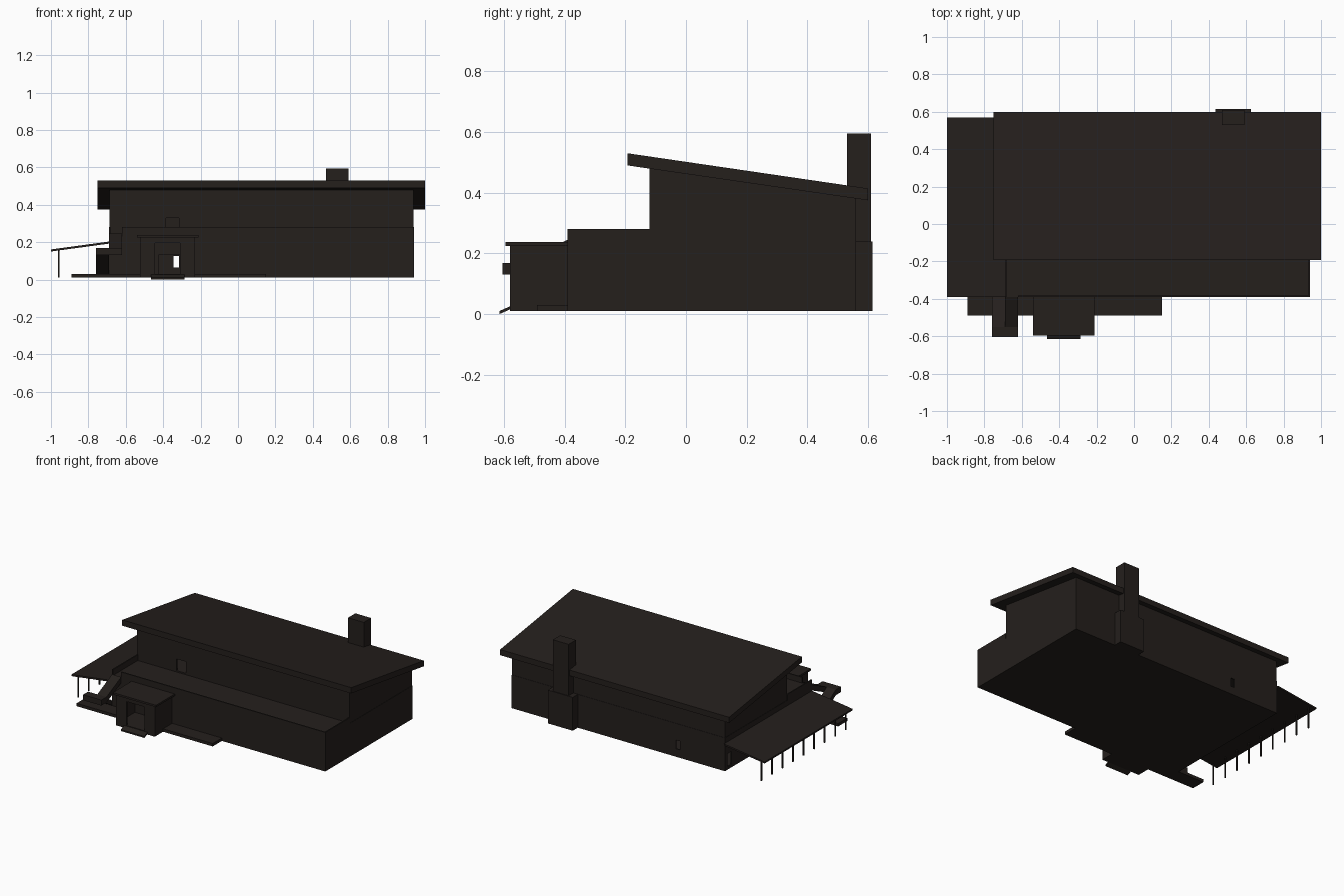
import bpy, bmesh

if "Cube" in bpy.data.objects:
    bpy.data.objects.remove(bpy.data.objects["Cube"])

mat = bpy.data.materials.new("dark_brown")
mat.diffuse_color = (0.018, 0.014, 0.012, 1)
mat.use_nodes = True
mat.node_tree.nodes["Principled BSDF"].inputs["Base Color"].default_value = mat.diffuse_color


def prism(name, a0, a1, profile, axis="x"):
    """Extrude a profile: (y, z) points along x, or (x, z) points along y."""
    bm = bmesh.new()
    rings = []
    for a in (a0, a1):
        rings.append([bm.verts.new((a, p, z) if axis == "x" else (p, a, z)) for p, z in profile])
    n = len(profile)
    bm.faces.new(rings[0])
    bm.faces.new(rings[1])
    for i in range(n):
        j = (i + 1) % n
        bm.faces.new((rings[0][i], rings[0][j], rings[1][j], rings[1][i]))
    bmesh.ops.recalc_face_normals(bm, faces=bm.faces)
    me = bpy.data.meshes.new(name)
    bm.to_mesh(me)
    bm.free()
    me.materials.append(mat)
    ob = bpy.data.objects.new(name, me)
    bpy.context.collection.objects.link(ob)
    return ob


def box(name, x0, x1, y0, y1, z0, z1):
    return prism(name, x0, x1, [(y0, z0), (y1, z0), (y1, z1), (y0, z1)])


def cut(ob, *cutters):
    for c in cutters:
        m = ob.modifiers.new("cut", "BOOLEAN")
        m.operation, m.solver, m.object = "DIFFERENCE", "EXACT", c
        dg = bpy.context.evaluated_depsgraph_get()
        dg.update()
        me = bpy.data.meshes.new_from_object(ob.evaluated_get(dg))
        ob.modifiers.clear()
        ob.data = me
        bpy.data.objects.remove(c)


# Ground floor shell with front door, back window and side door
lower = box("ground_floor", -0.69, 0.94, -0.39, 0.56, 0.01, 0.24)
cut(lower,
    box("room", -0.682, 0.932, -0.382, 0.552, 0.025, 0.232),
    box("front_door_hole", -0.425, -0.31, -0.41, -0.37, 0.03, 0.13),
    box("back_window_hole", -0.345, -0.315, 0.53, 0.58, 0.065, 0.125),
    box("side_door_hole", -0.71, -0.67, 0.49, 0.535, 0.03, 0.12))

# Terrace parapet, open on the left for the stair
box("parapet_front", -0.62, 0.94, -0.39, -0.382, 0.24, 0.28)
box("parapet_right", 0.932, 0.94, -0.382, -0.12, 0.24, 0.28)
box("parapet_left", -0.69, -0.682, -0.39, -0.12, 0.24, 0.28)

# Upper floor shell under the single-pitch roof
upper = prism("upper_floor", -0.688, 0.938, [(-0.12, 0.24), (0.558, 0.24), (0.558, 0.384), (-0.12, 0.482)])
cut(upper,
    prism("loft", -0.68, 0.93, [(-0.112, 0.248), (0.55, 0.248), (0.55, 0.376), (-0.112, 0.472)]),
    box("terrace_door_hole", -0.385, -0.315, -0.14, -0.1, 0.25, 0.33))

# Sloping main roof
prism("main_roof", -0.75, 1.0, [(-0.193, 0.49), (0.6, 0.375), (0.6, 0.414), (-0.193, 0.53)])

# Chimney
box("chimney_base", 0.435, 0.625, 0.55, 0.615, 0.01, 0.24)
box("chimney_stack", 0.47, 0.59, 0.53, 0.61, 0.24, 0.595)

# Side porch canopy and its row of posts
prism("porch_canopy", -0.39, 0.57,
      [(-1.0, 0.15), (-0.69, 0.192), (-0.69, 0.203), (-1.0, 0.161)], "y")
for i in range(9):
    y = -0.375 + i * 0.115
    box("porch_post", -0.962, -0.954, y - 0.004, y + 0.004, 0.01, 0.157)

# Front walkway slab
box("walkway", -0.89, 0.15, -0.49, -0.39, 0.01, 0.03)

# Entrance vestibule with flat roof and sloped step
entry = box("entrance_walls", -0.525, -0.23, -0.58, -0.39, 0.01, 0.226)
cut(entry,
    box("entry_room", -0.515, -0.24, -0.57, -0.37, 0.03, 0.216),
    box("entry_hole", -0.445, -0.31, -0.6, -0.55, 0.03, 0.195))
box("entrance_roof", -0.54, -0.21, -0.595, -0.39, 0.225, 0.238)
prism("entrance_ramp", -0.465, -0.285, [(-0.615, 0.0), (-0.575, 0.018), (-0.575, 0.028), (-0.615, 0.01)])

# Two-flight outside stair up to the terrace
box("stair_landing", -0.76, -0.62, -0.605, -0.55, 0.13, 0.168)
prism("upper_flight", -0.69, -0.62, [(-0.55, 0.13), (-0.39, 0.205), (-0.39, 0.245), (-0.55, 0.168)])
prism("lower_flight", -0.76, -0.69, [(-0.55, 0.13), (-0.39, 0.03), (-0.39, 0.065), (-0.55, 0.168)])
